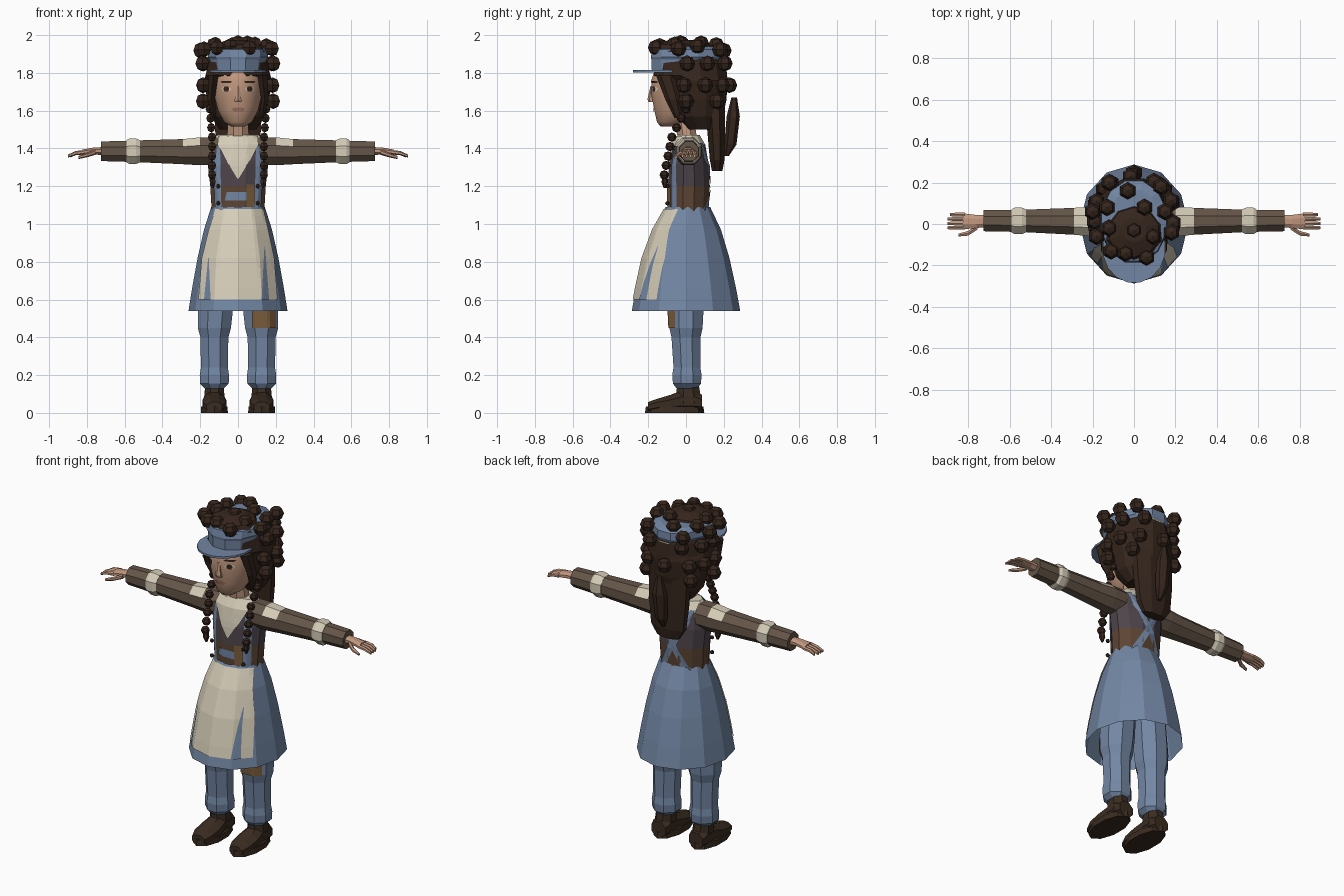
import bpy, bmesh, math
from mathutils import Vector

cube = bpy.data.objects.get("Cube")
if cube:
    bpy.data.objects.remove(cube)


def material(name, r, g, b):
    m = bpy.data.materials.new(name)
    m.use_nodes = True
    m.diffuse_color = (r, g, b, 1)
    m.node_tree.nodes["Principled BSDF"].inputs["Base Color"].default_value = (r, g, b, 1)
    return m


BLUE = material("denim blue", .17, .24, .37)
CREAM = material("cream cloth", .67, .61, .48)
SLEEVE = material("sleeve brown", .13, .092, .065)
HAIR = material("dark hair", .036, .019, .012)
SHOE = material("shoe leather", .042, .025, .015)
GREY = material("vest grey", .075, .058, .068)
VEST = material("vest brown", .11, .06, .034)
TAN = material("patch tan", .2, .11, .045)
SKIN = material("skin", .53, .31, .21)
LIP = material("lip", .36, .17, .12)


def finish(name, bm, mats, rule=None, smooth=False):
    bmesh.ops.recalc_face_normals(bm, faces=bm.faces)
    for f in bm.faces:
        f.smooth = smooth
        if rule:
            f.material_index = rule(f.calc_center_median(), f.normal)
    me = bpy.data.meshes.new(name)
    bm.to_mesh(me)
    bm.free()
    for m in mats:
        me.materials.append(m)
    ob = bpy.data.objects.new(name, me)
    bpy.context.collection.objects.link(ob)
    return ob


def ring(sec, axis, n, phase):
    t, a, b, ra, rb = sec
    pts = []
    for i in range(n):
        w = 2 * math.pi * (i + phase) / n
        u, v = a + ra * math.cos(w), b + rb * math.sin(w)
        pts.append({"z": (u, v, t), "x": (t, u, v), "y": (u, t, v)}[axis])
    return pts


# Loft through sections: position, two centre values, two radii
def loft(name, secs, mats, axis="z", n=8, phase=.5, caps=True, rule=None, smooth=False):
    bm = bmesh.new()
    rings = [[bm.verts.new(p) for p in ring(s, axis, n, phase)] for s in secs]
    for lo, hi in zip(rings, rings[1:]):
        for i in range(n):
            j = (i + 1) % n
            bm.faces.new((lo[i], lo[j], hi[j], hi[i]))
    if caps:
        bm.faces.new(rings[0])
        bm.faces.new(rings[-1])
    return finish(name, bm, mats, rule, smooth)


def lerp(a, b, t):
    return tuple(p + (q - p) * t for p, q in zip(a, b))


# Depth of a vertical loft at x, z, slightly inflated
def surface(form, x, z, side, gap):
    secs, n, phase = form
    sec = secs[0] if z < secs[0][0] else secs[-1]
    for a, b in zip(secs, secs[1:]):
        if a[0] <= z <= b[0]:
            sec = lerp(a, b, (z - a[0]) / (b[0] - a[0]))
    t, cx, cy, rx, ry = sec
    pts = ring((t, cx, cy, rx + gap, ry + gap), "z", n, phase)
    x = min(max(x, min(p[0] for p in pts) + 1e-4), max(p[0] for p in pts) - 1e-4)
    ys = []
    for p, q in zip(pts, pts[1:] + pts[:1]):
        if min(p[0], q[0]) <= x <= max(p[0], q[0]) and abs(p[0] - q[0]) > 1e-6:
            ys.append(p[1] + (q[1] - p[1]) * (x - p[0]) / (q[0] - p[0]))
    return Vector((x, side * max(side * y for y in ys), z))


# Thin plate laid on a loft; rows give height, left and right edge
def patch(name, form, mat, rows, side=-1, gap=.006, cols=8, sub=3):
    fine = [lerp(a, b, k / sub) for a, b in zip(rows, rows[1:]) for k in range(sub)] + [rows[-1]]
    bm = bmesh.new()
    grid = [[bm.verts.new(surface(form, x0 + (x1 - x0) * i / cols, z, side, gap))
             for i in range(cols + 1)] for z, x0, x1 in fine]
    for lo, hi in zip(grid, grid[1:]):
        for i in range(cols):
            bm.faces.new((lo[i], lo[i + 1], hi[i + 1], hi[i]))
    ob = finish(name, bm, [mat])
    if ob.data.polygons[0].normal.y * side < 0:
        ob.data.flip_normals()
    return ob


def balls(name, spots, mat, r):
    bm = bmesh.new()
    for p in spots:
        made = bmesh.ops.create_uvsphere(bm, u_segments=6, v_segments=4, radius=r)
        bmesh.ops.translate(bm, verts=made["verts"], vec=p)
    return finish(name, bm, [mat])


# Skirt and apron
skirt = [(.54, 0, 0, .262, .287), (.66, 0, 0, .243, .265), (.82, 0, 0, .214, .23),
         (.97, 0, .005, .18, .18), (1.09, 0, .01, .142, .118)]
loft("skirt", skirt, [BLUE], n=12, phase=0, caps=False)
SK = (skirt, 12, 0)
patch("apron", SK, CREAM, [(.6, -.21, .21), (.66, -.205, .205), (.82, -.192, .192),
                           (.97, -.155, .16), (1.08, -.12, .135)], cols=20)
patch("apron_slit_right", SK, BLUE, [(.6, -.18, -.145), (.82, -.158, -.155)], gap=.009, cols=3)
patch("apron_slit_left", SK, BLUE, [(.6, .125, .165), (.88, .14, .143)], gap=.009, cols=3)

# Torso with vest, shirt front and straps
torso = [(1.05, 0, .012, .143, .11), (1.2, 0, .015, .152, .115), (1.32, 0, .015, .166, .108),
         (1.42, 0, .015, .16, .09), (1.47, 0, .015, .115, .06)]
loft("torso", torso, [VEST, GREY, CREAM], n=12,
     rule=lambda c, n: 0 if c.z < 1.2 else 1 if c.z < 1.43 else 2)
TO = (torso, 12, .5)
patch("shirt_collar", TO, CREAM, [(1.24, -.003, .003), (1.34, -.065, .065), (1.42, -.105, .105),
                                  (1.465, -.105, .105)], gap=.008)
patch("vest_blue_patch", TO, BLUE, [(1.125, -.07, .05), (1.17, -.06, .055)])
patch("vest_tan_patch", TO, TAN, [(1.09, .045, .085), (1.21, .045, .085)], gap=.007)
for s, side in ((1, "left"), (-1, "right")):
    def span(z, c, w):
        return (z, s * c - w, s * c + w)
    patch("front_strap_" + side, TO, BLUE, [span(1.08, .105, .017), span(1.42, .115, .02)], cols=4)
    patch("back_strap_" + side, TO, BLUE, [span(1.07, -.08, .022), span(1.43, .11, .022)], 1, cols=4)
balls("buttons", [(x, -.098, z) for x in (-.105, .105) for z in (1.11, 1.2)], SHOE, .012)

# Limbs
for s, side in ((1, "left"), (-1, "right")):
    arm = [(.1, .012, 1.385, .075, .08), (.2, .012, 1.385, .078, .08), (.29, .013, 1.383, .07, .072),
           (.54, .015, 1.385, .058, .062), (.725, .016, 1.385, .055, .056)]
    loft("sleeve_" + side, [(s * a[0], *a[1:]) for a in arm], [SLEEVE, CREAM], "x",
         rule=lambda c, n: int(.19 < abs(c.x) < .3 and n.z > .3))
    band = [(.52, .06, .064), (.54, .069, .073), (.575, .069, .073), (.59, .06, .064)]
    loft("sleeve_band_" + side, [(s * x, .015, 1.385, a, b) for x, a, b in band], [CREAM], "x")
    palm = [(.7, .015, 1.385, .03, .024), (.76, .012, 1.387, .034, .02), (.825, .013, 1.38, .042, .015)]
    loft("palm_" + side, [(s * p[0], *p[1:]) for p in palm], [SKIN], "x")
    for i in range(4):
        y = -.018 + .021 * i
        tip = .9 - .012 * (i == 3)
        loft("finger_" + side, [(s * .815, y, 1.38, .011, .012), (s * .86, y, 1.375, .011, .011),
                                (s * tip, y, 1.36, .008, .008)], [SKIN], "x", n=6)
    loft("thumb_" + side, [(s * .755, -.015, 1.38, .014, .014), (s * .8, -.045, 1.365, .013, .012),
                           (s * .845, -.053, 1.352, .008, .008)], [SKIN], "x", n=6)

    x = s * .125
    leg = [(.13, x, .005, .055, .06), (.155, x, .005, .082, .08), (.2, x, .005, .084, .084),
           (.24, x, .005, .077, .077), (.4, x, 0, .08, .083), (.45, x, 0, .095, .095),
           (.54, x * .96, 0, .1, .1), (.8, x * .8, 0, .095, .1)]
    loft("trouser_leg_" + side, leg, [BLUE])
    if s > 0:
        patch("knee_patch", (leg, 8, .5), TAN, [(.45, .075, .2), (.54, .075, .2)])
    sole = [(0, x, -.06, .075, .157), (.035, x, -.06, .073, .152)]
    loft("sole_" + side, sole, [SHOE], n=10)
    upper = [(-.2, .03, .045, .03), (-.15, .042, .065, .036), (-.08, .05, .068, .05),
             (-.03, .06, .06, .062), (.05, .06, .06, .065), (.085, .05, .05, .05)]
    loft("shoe_" + side, [(y, x, z, a, min(b, z)) for y, z, a, b in upper], [SHOE], "y")
    loft("ankle_" + side, [(.05, x, .015, .062, .075), (.15, x, .01, .052, .062)], [SHOE])

# Head and face
loft("neck", [(1.43, 0, .01, .065, .055), (1.58, 0, -.01, .055, .055)], [SKIN])
head = [(1.515, 0, -.1, .035, .035), (1.54, 0, -.075, .075, .08), (1.6, 0, -.045, .108, .125),
        (1.68, 0, -.04, .128, .145), (1.76, 0, -.035, .132, .152), (1.84, 0, -.02, .12, .14)]
loft("head", head, [SKIN], n=16, smooth=True)
HD = (head, 16, .5)
loft("nose", [(1.645, 0, -.178, .022, .02), (1.66, 0, -.182, .02, .022),
              (1.73, 0, -.178, .009, .01)], [SKIN], n=6)
patch("mouth", HD, LIP, [(1.595, -.02, .02), (1.607, -.034, .034), (1.618, -.02, .02)], gap=.004)
for s in (1, -1):
    for name, mat, z, h, w, gap in (("eye_white", CREAM, 1.715, .011, .026, .003),
                                    ("iris", HAIR, 1.715, .014, .016, .005),
                                    ("eyebrow", HAIR, 1.752, .006, .032, .004)):
        c = s * .062
        patch(name, HD, mat, [(z - h, c - w * .6, c + w * .6), (z, c - w, c + w),
                              (z + h, c - w * .6, c + w * .6)], gap=gap, cols=4)

# Hair mass, fringe and fall at the back
loft("hair_mass", [(1.5, 0, .09, .1, .09), (1.57, 0, .07, .15, .13), (1.66, 0, .065, .17, .155),
                   (1.76, 0, .06, .185, .165), (1.785, 0, .025, .178, .2), (1.86, 0, .02, .16, .195),
                   (1.92, 0, .02, .12, .15)], [HAIR], n=12)
loft("hair_top", [(1.91, 0, -.04, .15, .14), (1.95, 0, -.04, .125, .12), (1.975, 0, -.03, .06, .06)],
     [HAIR], n=10)
loft("hair_fall", [(1.28, 0, .165, .075, .03), (1.34, 0, .165, .115, .042), (1.48, 0, .16, .13, .05),
                   (1.7, 0, .15, .14, .06)], [HAIR])
loft("ponytail", [(1.36, 0, .215, .012, .012), (1.42, 0, .235, .035, .032), (1.57, 0, .25, .045, .035),
                  (1.67, 0, .255, .018, .015)], [HAIR], n=6)
for s, side in ((1, "left"), (-1, "right")):
    loft("side_lock_" + side, [(1.56, s * .125, -.04, .012, .02), (1.66, s * .142, -.07, .022, .04),
                               (1.79, s * .13, -.11, .03, .05)], [HAIR], n=6)
    spots = [Vector((s * .15, .0, 1.61)).lerp(Vector((s * .138, -.075, 1.46)), i / 3) for i in range(4)]
    spots += [Vector((s * .137, -.085 - .01 * i, 1.41 - .05 * i)) for i in range(4)]
    balls("braid_" + side, spots, HAIR, .025)
    loft("braid_tail_" + side, [(1.19, s * .133, -.112, .006, .006), (1.22, s * .134, -.112, .018, .018),
                                (1.26, s * .135, -.112, .012, .012)], [HAIR], n=6)

# Curls on the crown, then around the sides and back
crown = [(-.12, .2), (-.03, .16), (.13, .18), (-.13, .08), (.05, .08), (.15, .06), (0, -.03), (.09, -.06),
         (.18, -.04), (-.12, -.02), (-.2, .06), (-.18, -.06), (-.11, -.13), (-.04, -.14), (.06, -.16)]
spots = []
for x, y in crown:
    left = max(0, 1 - (x / .23) ** 2 - ((y - .02) / .25) ** 2)
    spots.append((x, y, 1.83 + .13 * left ** .25))
for z, angles in ((1.85, (-12, 22, 60, 125, 160, 190)), (1.735, (-18, 18, 52, 95, 138, 165, 198)),
                  (1.65, (-14, 40, 140, 194))):
    for d in angles:
        w = math.radians(d)
        spots.append((.192 * math.cos(w), .045 + .185 * math.sin(w), z))
balls("curls", spots, HAIR, .042)

# Cap
cap = [(1.815, 0, .01, .15, .198), (1.87, 0, .01, .155, .2), (1.885, 0, .012, .166, .205),
       (1.925, 0, .015, .162, .2), (1.94, 0, .02, .12, .15)]
loft("cap", cap, [BLUE], n=12)
patch("cap_back_patch", (cap, 12, .5), CREAM, [(1.82, -.05, .07), (1.865, -.04, .06)], 1)
loft("visor", [(1.803, 0, -.12, .152, .165), (1.815, 0, -.12, .152, .165)], [BLUE], n=16)
